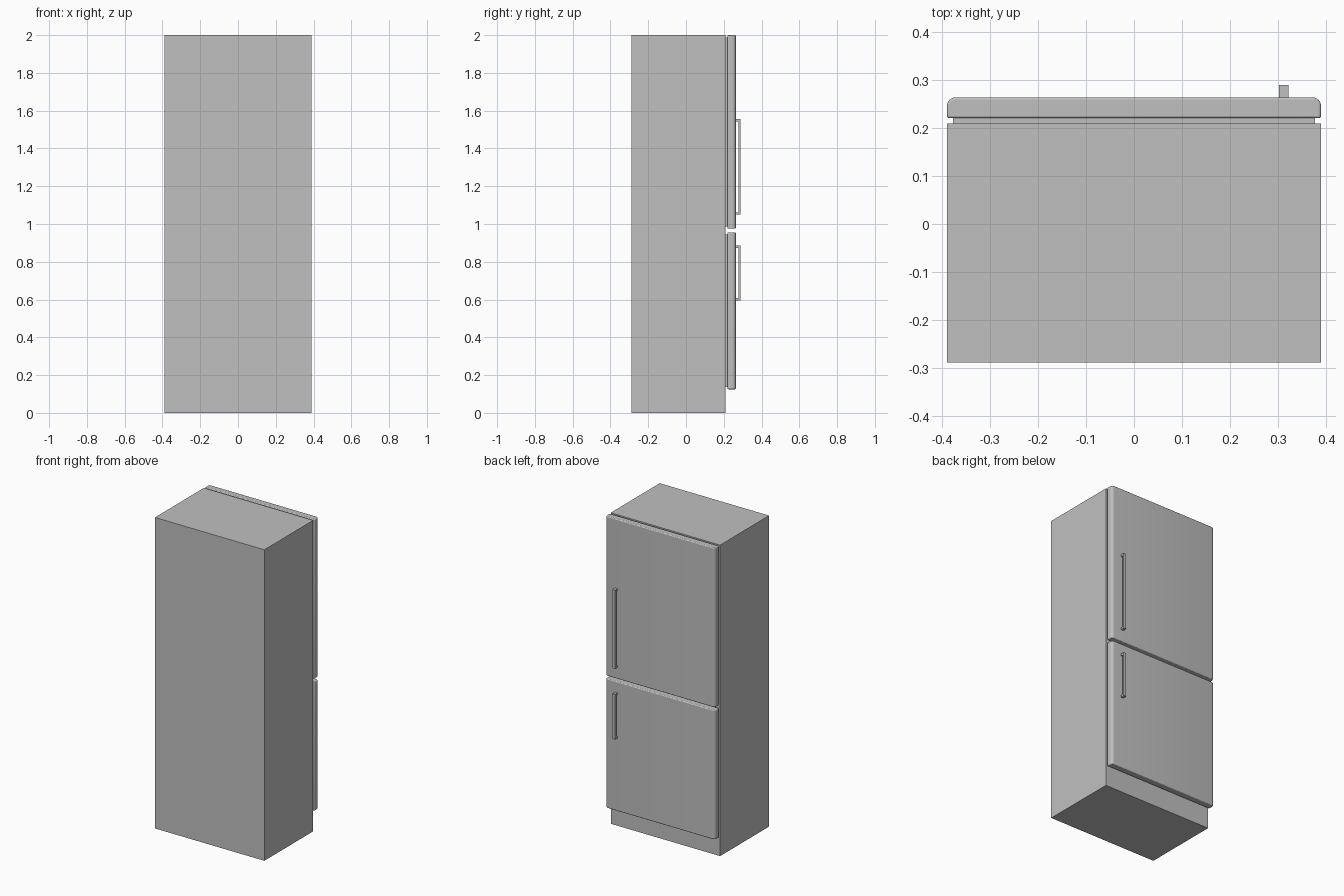
import bpy
import bmesh
import math

cube = bpy.data.objects.get("Cube")
if cube:
    bpy.data.objects.remove(cube, do_unlink=True)

grey = bpy.data.materials.new("silver_grey")
grey.use_nodes = True
SILVER = (0.527, 0.527, 0.527, 1)
grey.diffuse_color = SILVER
grey.node_tree.nodes["Principled BSDF"].inputs["Base Color"].default_value = SILVER


def finish(name, bm):
    bmesh.ops.recalc_face_normals(bm, faces=bm.faces)
    mesh = bpy.data.meshes.new(name)
    bm.to_mesh(mesh)
    bm.free()
    mesh.materials.append(grey)
    obj = bpy.data.objects.new(name, mesh)
    bpy.context.collection.objects.link(obj)
    return obj


def extrude_profile(name, points, direction):
    """Close a flat outline and push it along a direction."""
    bm = bmesh.new()
    face = bm.faces.new([bm.verts.new(p) for p in points])
    result = bmesh.ops.extrude_face_region(bm, geom=[face])
    moved = [v for v in result["geom"] if isinstance(v, bmesh.types.BMVert)]
    bmesh.ops.translate(bm, verts=moved, vec=direction)
    return finish(name, bm)


def box(name, x, y, z):
    outline = [(x[0], y[0], z[0]), (x[1], y[0], z[0]), (x[1], y[1], z[0]), (x[0], y[1], z[0])]
    return extrude_profile(name, outline, (0, 0, z[1] - z[0]))


def door(name, z0, z1):
    """Slab with rounded upright front edges and softened rims."""
    half, back, front, radius = 0.389, 0.22, 0.2635, 0.018
    outline = [(-half, back, z0), (half, back, z0)]
    for side in (1, -1):
        arc = []
        for i in range(7):
            a = math.pi / 2 * i / 6
            arc.append((side * (half - radius + radius * math.cos(a)),
                        front - radius + radius * math.sin(a), z0))
        outline += arc if side == 1 else arc[::-1]
    obj = extrude_profile(name, outline, (0, 0, z1 - z0))
    bevel = obj.modifiers.new("soft_rim", "BEVEL")
    bevel.width = 0.005
    bevel.segments = 3
    bevel.limit_method = "ANGLE"
    bevel.angle_limit = math.radians(40)
    bpy.ops.object.select_all(action="DESELECT")
    obj.select_set(True)
    bpy.context.view_layer.objects.active = obj
    bpy.ops.object.shade_smooth_by_angle(angle=math.radians(35))


def handle(name, z0, z1):
    """Square bracket-shaped pull bar."""
    root, tip, t, x = 0.26, 0.289, 0.012, 0.302
    path = [(root, z0), (tip, z0), (tip, z1), (root, z1), (root, z1 - t),
            (tip - t, z1 - t), (tip - t, z0 + t), (root, z0 + t)]
    extrude_profile(name, [(x, y, z) for y, z in path], (0.019, 0, 0))


# Cabinet
box("cabinet", (-0.389, 0.389), (-0.288, 0.209), (0, 2))

# Doors, seals and handles: name, door span, handle span
for label, bottom, top, low, high in (("upper", 0.975, 2, 1.05, 1.555),
                                      ("lower", 0.125, 0.956, 0.595, 0.886)):
    door(label + "_door", bottom, top)
    box(label + "_seal", (-0.376, 0.376), (0.208, 0.221), (bottom + 0.012, top - 0.012))
    handle(label + "_handle", low, high)
